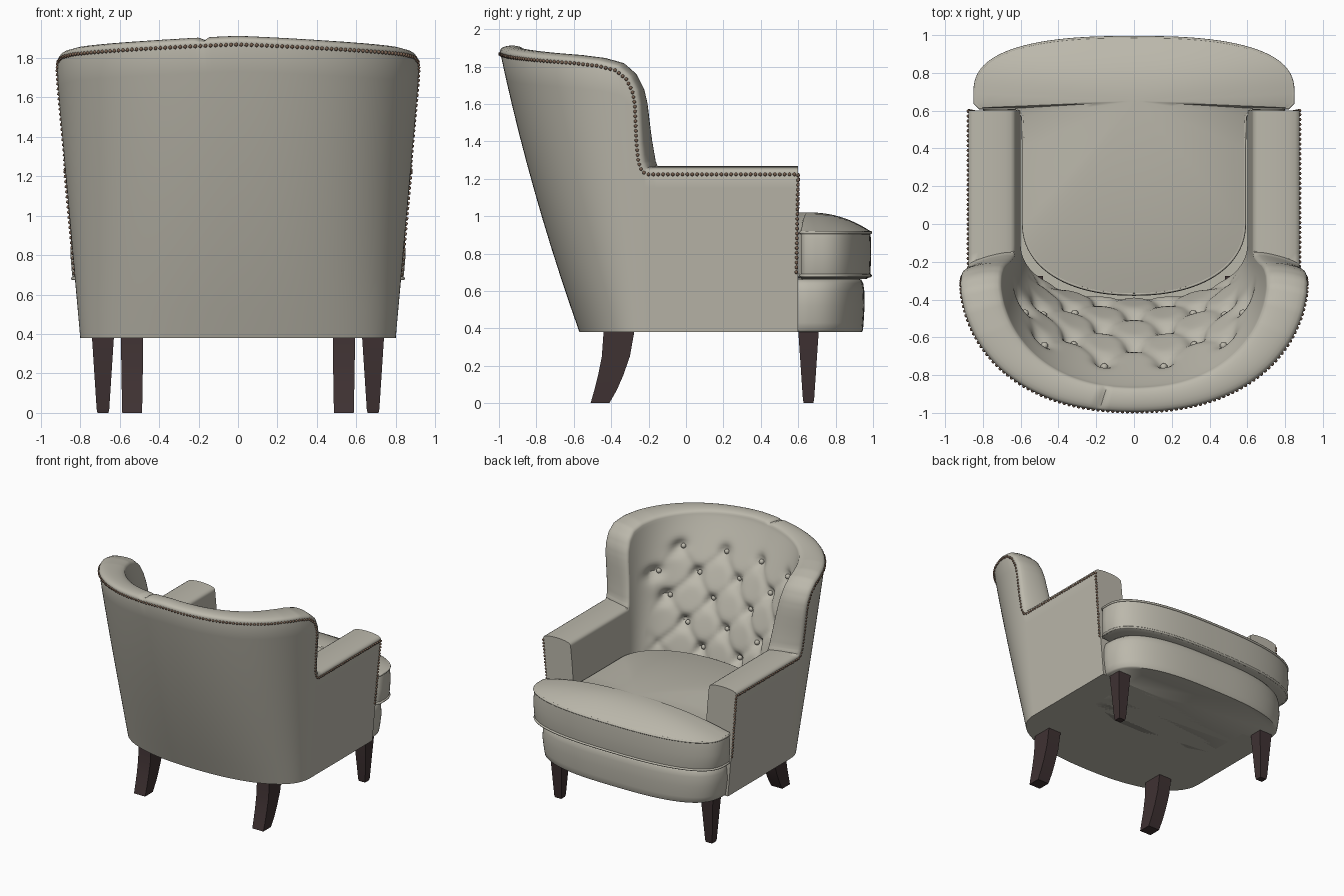
import bpy, bmesh
from math import sin, cos, asin, pi, exp, ceil
from mathutils import Vector, Matrix

if "Cube" in bpy.data.objects:
    bpy.data.objects.remove(bpy.data.objects["Cube"])


def material(name, rgb):
    m = bpy.data.materials.new(name)
    m.use_nodes = True
    m.diffuse_color = (*rgb, 1)
    m.node_tree.nodes["Principled BSDF"].inputs["Base Color"].default_value = (*rgb, 1)
    return m


FABRIC = material("grey_beige_fabric", (0.5, 0.48, 0.41))
WOOD = material("dark_wood", (0.05, 0.032, 0.033))
BRASS = material("brown_nailhead", (0.2, 0.125, 0.085))


def finish(bm, name, mat, angle=40):
    bmesh.ops.recalc_face_normals(bm, faces=bm.faces)
    me = bpy.data.meshes.new(name)
    bm.to_mesh(me)
    bm.free()
    me.materials.append(mat)
    ob = bpy.data.objects.new(name, me)
    bpy.context.collection.objects.link(ob)
    bpy.ops.object.select_all(action="DESELECT")
    ob.select_set(True)
    bpy.context.view_layer.objects.active = ob
    bpy.ops.object.shade_smooth_by_angle(angle=angle * pi / 180)
    return ob


def loft(rows, closed=True):
    """Bridge rows of points, then close the first and last row."""
    bm = bmesh.new()
    vs = [[bm.verts.new(p) for p in r] for r in rows]
    n = len(rows[0])
    for a, b in zip(vs, vs[1:]):
        for i in range(n if closed else n - 1):
            j = (i + 1) % n
            bm.faces.new((a[i], a[j], b[j], b[i]))
    bm.faces.new(vs[0])
    bm.faces.new(vs[-1])
    return bm, vs


def spheres(name, mat, points, radius):
    bm = bmesh.new()
    for p in points:
        bmesh.ops.create_icosphere(bm, subdivisions=1 if radius < 0.015 else 2,
                                   radius=radius, matrix=Matrix.Translation(p))
    return finish(bm, name, mat, 80)


def lerp(a, b, t):
    return a + (b - a) * t


def clamp(t):
    return min(1, max(0, t))


# Horseshoe plan: p from -1 to 0 runs along the arm, 0 to pi/2 round the back
POW = 2.3
ARM_FRONT, BOTTOM, SEAT = 0.6, 0.38, 0.85


def plan(p, hw, yc, depth, n=POW):
    if p <= 0:
        return hw, lerp(yc, ARM_FRONT, -p)
    return hw * max(cos(p), 0) ** (2 / n), yc - depth * sin(p) ** (2 / n)


def half_width(z):
    return 0.8 + 0.09 * (z - BOTTOM)


def back_depth(z):
    h = z - BOTTOM
    return 0.37 + 0.355 * h - 0.048 * h * h


def outer(p, z):
    return Vector((*plan(p, half_width(z), -0.2, back_depth(z)), z))


def inner(p, z):
    w = clamp((1.88 - z) / 1.03) ** 1.2
    return Vector((*plan(p, lerp(half_width(z) - 0.21, 0.6, w), lerp(-0.2, -0.1, w),
                         lerp(back_depth(z) - 0.13, 0.29, w)), z))


# Rim stations: level arm, steep wing front, gently rising back
rim = [(-1 + i / 20, 1.235) for i in range(20)]
side = [(-0.2, 1.235), (-0.225, 1.245), (-0.243, 1.29), (-0.254, 1.4), (-0.262, 1.6),
        (-0.275, 1.67), (-0.31, 1.74), (-0.37, 1.79), (-0.47, 1.815), (-0.6, 1.83)]
keys = [(asin(((-0.2 - y) / back_depth(z)) ** (POW / 2)), z) for y, z in side]
keys.append((pi / 2, 1.88))
for (a, z), (a2, z2) in zip(keys, keys[1:]):
    k = max(3, ceil((a2 - a) / 0.022))
    rim += [(lerp(a, a2, i / k), lerp(z, z2, i / k)) for i in range(k)]
stations = [(1, p, z) for p, z in rim] + [(1, pi / 2, 1.88)]
stations += [(-1, p, z) for p, z in reversed(rim)]


def flip(v, s):
    return Vector((v.x * s, v.y, v.z))


rim_out = [flip(outer(p, z), s) for s, p, z in stations]
rim_in = [flip(inner(p, z), s) for s, p, z in stations]

# Staggered button grid
DX, DZ, TOP = 0.16, 0.17, 1.62
button_spots = [(DX * u, TOP - DZ * r) for r in range(5) for u in range(-3, 4)
                if (u + r) % 2 and abs(u) <= 3 - r // 3 and not (r == 4 and abs(u) > 1)]
button_spots += [(s * 0.58, TOP - DZ) for s in (1, -1)]


def tuft(v, p):
    """Push the padding back at buttons and along the diagonal pleats."""
    mask = clamp((p - 0.2) / 0.25)
    if mask == 0:
        return v
    d = sum(0.05 * exp(-((v.x - bx) ** 2 + (v.z - bz) ** 2) / 0.0022) for bx, bz in button_spots)
    u, w = v.x / DX, (v.z - TOP) / DZ
    fade = clamp((TOP - v.z) / 0.05) * clamp((0.56 - abs(v.x)) / 0.08)
    for q in (u + w, u - w):
        d += 0.012 * fade * exp(-((q % 2 - 1) / 0.22) ** 2)
    away = Vector((v.x, v.y - 0.1, 0)).normalized()
    return v + away * d * mask


# Upholstered shell: outside, rolled rim and tufted inside in one sweep
rows, bulge_dir, inner_points = [], [], []
for i, (s, p, zr) in enumerate(stations):
    o, n = rim_out[i], rim_in[i]
    along = rim_out[min(i + 1, len(stations) - 1)] - rim_out[max(i - 1, 0)]
    up = along.cross(n - o).normalized()
    if up.z < -0.01 or (abs(up.z) <= 0.01 and up.y < 0):
        up = -up
    bulge_dir.append(up)
    row = [flip(outer(p, lerp(BOTTOM, zr, k / 10)), s) for k in range(11)]
    seam = 1 - 0.7 * exp(-((o.x + 0.19) / 0.015) ** 2) if p > 0.3 else 1
    row += [o.lerp(n, (1 - cos(pi * k / 10)) / 2) + up * 0.032 * seam * sin(pi * k / 10) ** 0.8
            for k in range(1, 10)]
    pad = [tuft(flip(inner(p, lerp(zr, SEAT, k / 44)), s), p) for k in range(45)]
    inner_points += pad
    foot = pad[-1]
    rows.append(row + pad + [Vector((foot.x, foot.y, BOTTOM))])
bm, vs = loft(rows, closed=False)
bm.faces.new([r[0] for r in vs])
finish(bm, "upholstered_shell", FABRIC)

# Tufting buttons
spots = [min((v for v in inner_points if v.y < -0.15),
             key=lambda v: (v.x - bx) ** 2 + (v.z - bz) ** 2) for bx, bz in button_spots]
spheres("tufting_buttons", FABRIC, [v + Vector((0, 0.008, 0)) for v in spots], 0.02)

# Nailhead trim: up the arm front, along the rim and down again
front = [flip(Vector((outer(-1, 0.7).x, 0.59, 0.7)), s) for s in (1, -1)]
trim = [front[0]] + [o - u * 0.012 for o, u in zip(rim_out, bulge_dir)] + [front[1]]
nails, step, left = [], 0.026, 0
for a, b in zip(trim, trim[1:]):
    length = (b - a).length
    while left < length:
        nails.append(a.lerp(b, left / length))
        left += step
    left -= length
spheres("nailhead_trim", BRASS, nails, 0.0105)


def mirrored(half):
    return half + [(-x, y) for x, y in reversed(half) if x > 1e-4]


def stack(name, outline, centre_y, layers):
    rows = [[(x * s, centre_y + (y - centre_y) * s, z) for x, y in outline] for z, s in layers]
    return finish(loft(rows)[0], name, FABRIC, 50)


# Bowed front rail
N = 24
rail = [plan(pi / 2 * (1 - i / N), 0.8, 0, -0.35, 2.8) for i in range(N + 1)]
rail = [(x, y + 0.605) for x, y in rail] + [(0.79, 0.59), (0.59, 0.58), (0.58, 0.2), (0.3, 0.1)]
stack("front_rail", mirrored(rail), 0.6,
      [(0.38, 0.96), (0.39, 0.975), (0.43, 0.985), (0.52, 1), (0.6, 0.995),
       (0.64, 0.98), (0.66, 0.95), (0.67, 0.88)])

# T-shaped seat cushion with a domed top
front_edge = [plan(pi / 2 * (1 - i / N), 0.85, 0, -0.3, 2.6) for i in range(N + 1)]
half = [(x, y + 0.69) for x, y in front_edge] + [(0.85, 0.64), (0.825, 0.615), (0.63, 0.612)]
half += [(0.595, 0.57), (0.59, 0.4), (0.59, 0.2)]
half += [plan(pi / 2 * i / N, 0.59, 0, 0.38, 2.2) for i in range(N + 1)]
cushion = mirrored(half)
dome = [(0.92 + 0.1 * (1 - (1 - k / 12) ** 2.2), 0.985 * (1 - k / 12) + 0.002) for k in range(13)]
stack("seat_cushion", cushion, 0.65,
      [(0.665, 0.93), (0.675, 0.98), (0.7, 0.99), (0.8, 1), (0.88, 0.995), (0.91, 0.99)] + dome)

# Welt piping round the cushion edges
for name, z, s in (("upper_welt", 0.912, 0.99), ("lower_welt", 0.682, 0.986)):
    cu = bpy.data.curves.new(name, "CURVE")
    cu.dimensions = "3D"
    cu.bevel_depth = 0.009
    cu.bevel_resolution = 2
    sp = cu.splines.new("POLY")
    sp.points.add(len(cushion) - 1)
    for pt, (x, y) in zip(sp.points, cushion):
        pt.co = (x * s, 0.65 + (y - 0.65) * s, z, 1)
    sp.use_cyclic_u = True
    cu.materials.append(FABRIC)
    bpy.context.collection.objects.link(bpy.data.objects.new(name, cu))


# Legs: each section is height, half width, rear y, front y
def leg(name, x, sections):
    rows = [[(x - w, a, z), (x + w, a, z), (x + w, b, z), (x - w, b, z)] for z, w, a, b in sections]
    finish(loft(rows)[0], name, WOOD, 25)


for label, s in (("left", 1), ("right", -1)):
    leg(label + "_front_leg", s * 0.685,
        [(0, 0.028, 0.63, 0.68), (0.02, 0.032, 0.625, 0.685), (0.39, 0.056, 0.6, 0.71)])
    leg(label + "_back_leg", s * 0.537,
        [(0, 0.05, -0.51, -0.41), (0.07, 0.052, -0.49, -0.37), (0.15, 0.053, -0.47, -0.335),
         (0.25, 0.055, -0.45, -0.3), (0.39, 0.056, -0.44, -0.275)])
